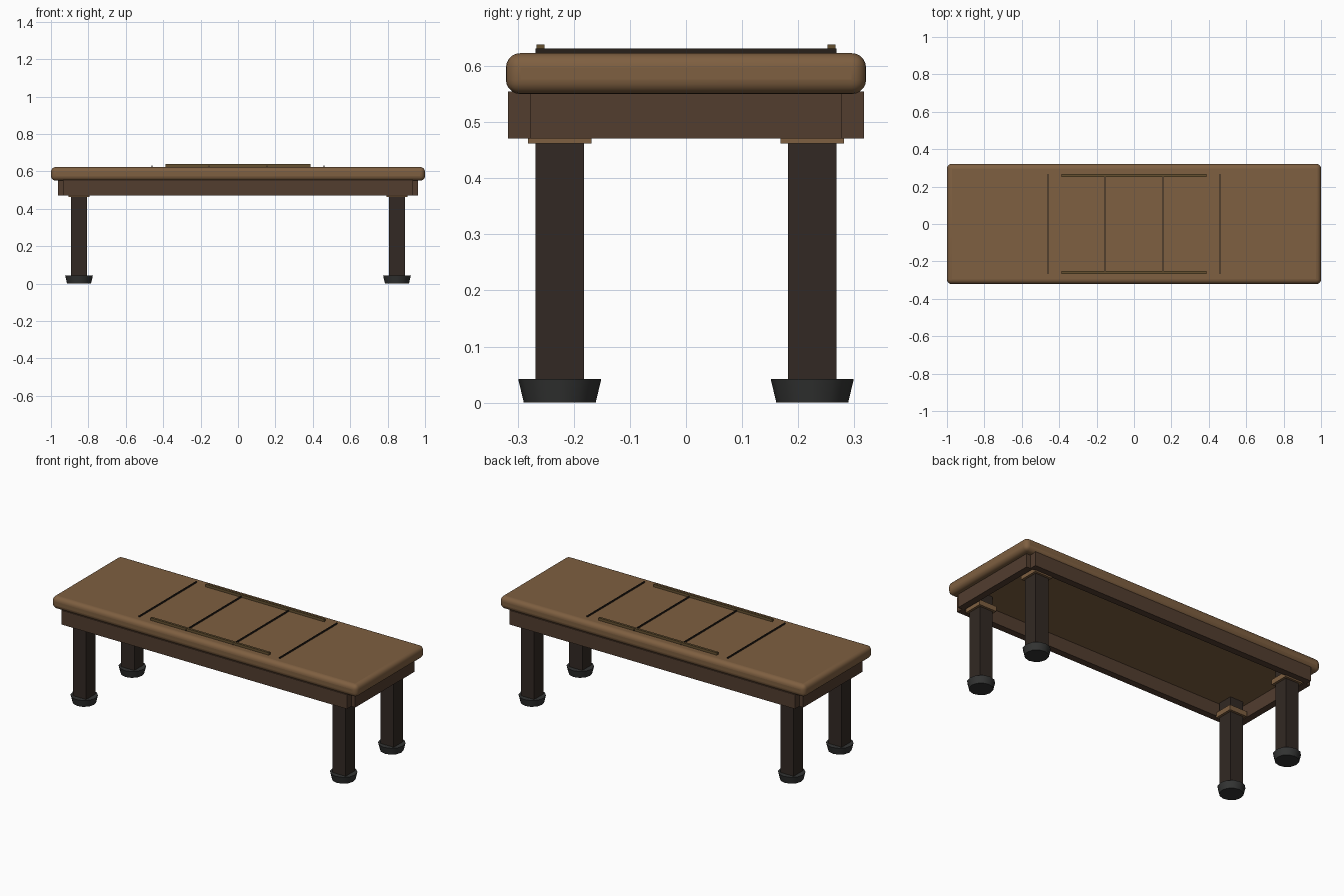
import bpy
from mathutils import Vector

if "Cube" in bpy.data.objects:
    bpy.data.objects.remove(bpy.data.objects["Cube"])


def material(name, rgb):
    m = bpy.data.materials.new(name)
    m.diffuse_color = (*rgb, 1)
    m.use_nodes = True
    m.node_tree.nodes["Principled BSDF"].inputs["Base Color"].default_value = m.diffuse_color
    return m


TOP = material("warm_wood", (0.21, 0.115, 0.052))
APRON = material("brown_wood", (0.085, 0.047, 0.028))
LEG = material("dark_wood", (0.032, 0.022, 0.017))
FOOT = material("dark_rubber", (0.033, 0.034, 0.033))
BRASS = material("aged_brass", (0.13, 0.08, 0.03))
SEAM = material("seam", (0.02, 0.014, 0.01))


def box(name, lo, hi, mat, bevel=0, segments=4):
    lo, hi = Vector(lo), Vector(hi)
    bpy.ops.mesh.primitive_cube_add(size=1, location=(lo + hi) / 2)
    ob = bpy.context.object
    ob.name = name
    ob.scale = hi - lo
    bpy.ops.object.transform_apply(location=False, rotation=False, scale=True)
    ob.data.materials.append(mat)
    if bevel:
        mod = ob.modifiers.new("round", 'BEVEL')
        mod.width = bevel
        mod.segments = segments
        bpy.ops.object.shade_smooth_by_angle()
    return ob


# Rounded top slab
box("top", (-1, -0.321, 0.55), (1, 0.321, 0.623), TOP, 0.026, 5)

# Apron rails, leaving a notch at each corner
for s, side in ((-1, "front"), (1, "back")):
    y0, y1 = sorted((s * 0.277, s * 0.317))
    box(side + "_apron", (-0.936, y0, 0.471), (0.936, y1, 0.555), APRON)
for s, side in ((-1, "left"), (1, "right")):
    x0, x1 = sorted((s * 0.922, s * 0.962))
    box(side + "_apron", (x0, -0.277, 0.471), (x1, 0.277, 0.555), APRON)

# Legs with collar plates and tapered feet
for sx, nx in ((-1, "left"), (1, "right")):
    for sy, ny in ((-1, "front"), (1, "back")):
        tag = f"{ny}_{nx}_"
        x, y = sx * 0.85, sy * 0.225
        box(tag + "leg", (x - 0.043, y - 0.043, 0.03), (x + 0.043, y + 0.043, 0.555), LEG)
        box(tag + "leg_plate", (x - 0.057, y - 0.057, 0.462), (x + 0.057, y + 0.057, 0.492), TOP)
        bpy.ops.mesh.primitive_cone_add(vertices=12, radius1=0.064, radius2=0.074,
                                        depth=0.042, location=(x, y, 0.021))
        foot = bpy.context.object
        foot.name = tag + "foot"
        foot.data.materials.append(FOOT)
        bpy.ops.object.shade_smooth_by_angle(angle=0.6)

# Thin cross seams on the top
for i, x in enumerate((-0.46, -0.155, 0.155, 0.46)):
    box(f"cross_seam_{i + 1}", (x - 0.003, -0.268, 0.621), (x + 0.003, 0.268, 0.631), SEAM)

# Long raised strips on the top
for s, side in ((-1, "front"), (1, "back")):
    y = s * 0.259
    box(side + "_top_strip", (-0.388, y - 0.007, 0.621), (0.388, y + 0.007, 0.638), BRASS)
